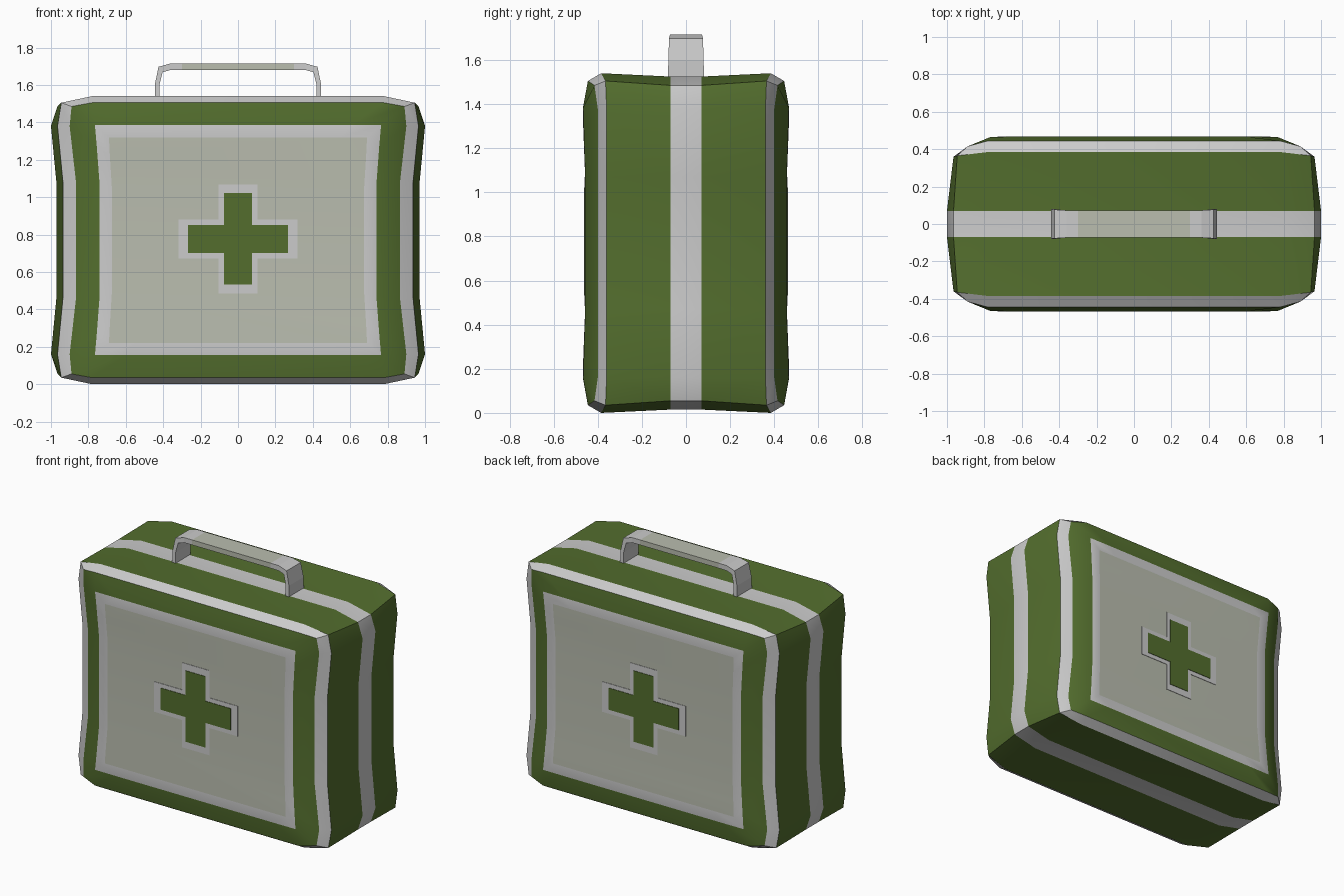
import bpy, bmesh, math

if "Cube" in bpy.data.objects:
    bpy.data.objects.remove(bpy.data.objects["Cube"])

def material(name, rgb):
    m = bpy.data.materials.new(name)
    m.diffuse_color = (*rgb, 1)
    m.use_nodes = True
    m.node_tree.nodes["Principled BSDF"].inputs["Base Color"].default_value = m.diffuse_color
    return m

GREEN = material("green_fabric", (0.087, 0.155, 0.027))
SILVER = material("silver_trim", (0.55, 0.55, 0.55))
PALE = material("pale_panel", (0.49, 0.51, 0.43))
MATS = [GREEN, SILVER, PALE]
G, S, P = 0, 1, 2
MID = 0.77  # height of the bag's centre

def finish(name, bm, smooth=False):
    bmesh.ops.recalc_face_normals(bm, faces=bm.faces[:])
    me = bpy.data.meshes.new(name)
    bm.to_mesh(me)
    bm.free()
    for m in MATS:
        me.materials.append(m)
    ob = bpy.data.objects.new(name, me)
    bpy.context.collection.objects.link(ob)
    if smooth:
        bpy.ops.object.select_all(action='DESELECT')
        ob.select_set(True)
        bpy.context.view_layer.objects.active = ob
        bpy.ops.object.shade_smooth_by_angle(angle=math.radians(25))
    return ob

def bridge(bm, a, b, mat):
    n = len(a)
    for i in range(n):
        j = (i + 1) % n
        bm.faces.new((a[i], a[j], b[j], b[i])).material_index = mat

# Bag: quarter rings of (x, depth, height from centre), panel inwards to seam
panel = [(0.55, .467, .55), (0.69, .467, .55), (0.685, .463, .45), (0.675, .457, .29)]
frame = [(0.60, .467, .615), (0.765, .466, .615), (0.755, .463, .50), (0.74, .457, .30)]
inner = [(0.78, .445, .735), (0.89, .415, .715), (0.90, .40, .61), (0.865, .40, .30)]
outer = [(0.78, .385, .77), (0.945, .365, .735), (0.965, .36, .61), (0.935, .36, .30)]
seam = [(0.79, .07, .755), (0.965, .07, .715), (1.0, .07, .61), (0.97, .07, .30)]
bm = bmesh.new()

def full_ring(quarter, side):
    back = quarter[::-1]
    pts = [(x, d, h) for x, d, h in quarter] + [(x, d, -h) for x, d, h in back]
    pts += [(-x, d, -h) for x, d, h in quarter] + [(-x, d, h) for x, d, h in back]
    return [bm.verts.new((x, side * d, MID + h)) for x, d, h in pts]

seams = []
for side in (-1, 1):
    rings = [full_ring(q, side) for q in (panel, frame, inner, outer, seam)]
    for a, b, mat in zip(rings, rings[1:], (S, G, S, G)):
        bridge(bm, a, b, mat)
    for ids in ((15, 0, 1, 2, 3, 12, 13, 14), (3, 4, 11, 12), range(4, 12)):
        bm.faces.new([rings[0][i] for i in ids]).material_index = P
    seams.append(rings[-1])
bridge(bm, seams[0], seams[1], S)
finish("bag_body", bm, True)

# Crosses on the front and back panels
def cross(name, arm, half, side, depth, mat):
    bm = bmesh.new()
    corner = [(half, arm), (arm, arm), (arm, half)]
    pts = []
    for k in range(4):
        c, s = (1, 0, -1, 0)[k], (0, 1, 0, -1)[k]
        pts += [(c * u - s * v, s * u + c * v) for u, v in corner]
    lo, hi = [[bm.verts.new((x * (1.09 if abs(x) == half else 1), side * d, MID + .007 + z))
               for x, z in pts] for d in (0.45, depth)]
    bridge(bm, lo, hi, mat)
    for ring in (lo, hi):
        bm.faces.new(ring).material_index = mat
    finish(name, bm)

for label, side in (("front", -1), ("back", 1)):
    cross(label + "_cross_border", 0.104, 0.292, side, 0.460, S)
    cross(label + "_cross", 0.075, 0.245, side, 0.463, G)

# Carry handle: (outer x, outer z, inner x, inner z, half width)
half = [(.445, 1.50, .42, 1.50, .082), (.445, 1.60, .42, 1.60, .080),
        (.425, 1.697, .403, 1.668, .077), (.36, 1.715, .36, 1.68, .073),
        (.30, 1.715, .30, 1.68, .072)]
stations = [(-a, b, -c, d, w) for a, b, c, d, w in half] + half[::-1]
bm = bmesh.new()
rings = [[bm.verts.new(p) for p in ((a, -w, b), (a, w, b), (c, w, d), (c, -w, d))]
         for a, b, c, d, w in stations]
for i in range(len(rings) - 1):
    bridge(bm, rings[i], rings[i + 1], P if i == len(half) - 1 else S)
for end in (rings[0], rings[-1]):
    bm.faces.new(end).material_index = S
finish("carry_handle", bm)
